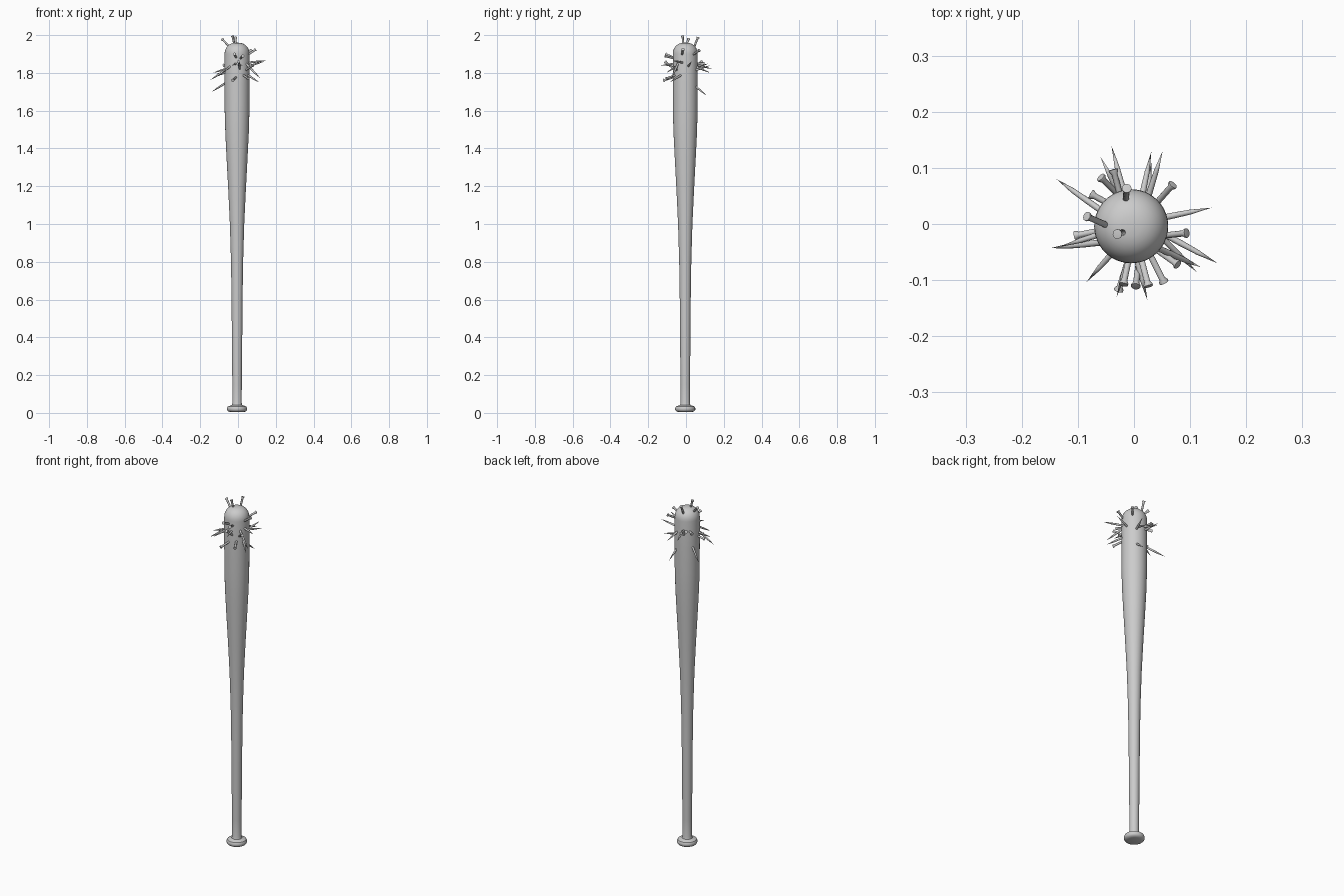
import bpy, bmesh, math
from mathutils import Vector

if "Cube" in bpy.data.objects:
    bpy.data.objects.remove(bpy.data.objects["Cube"])


def lathe(name, profile, sides, origin=(0, 0, 0), axis=(0, 0, 1)):
    """Revolve (radius, height) points around an axis; radius 0 makes a pole."""
    rot = Vector((0, 0, 1)).rotation_difference(Vector(axis).normalized())
    bm = bmesh.new()
    rings = []
    for r, h in profile:
        n = 1 if r == 0 else sides
        ring = []
        for i in range(n):
            a = 2 * math.pi * i / sides
            p = Vector((r * math.cos(a), r * math.sin(a), h))
            ring.append(bm.verts.new(rot @ p + Vector(origin)))
        rings.append(ring)
    for lo, hi in zip(rings, rings[1:]):
        for i in range(sides):
            j = (i + 1) % sides
            quad = [lo[i % len(lo)], lo[j % len(lo)], hi[j % len(hi)], hi[i % len(hi)]]
            bm.faces.new(list(dict.fromkeys(quad)))
    bmesh.ops.recalc_face_normals(bm, faces=bm.faces)
    mesh = bpy.data.meshes.new(name)
    bm.to_mesh(mesh)
    bm.free()
    obj = bpy.data.objects.new(name, mesh)
    bpy.context.collection.objects.link(obj)
    bpy.ops.object.select_all(action='DESELECT')
    obj.select_set(True)
    bpy.context.view_layer.objects.active = obj
    bpy.ops.object.shade_smooth_by_angle(angle=math.radians(40))
    return obj


# Wooden bat: knob, slim handle, swelling barrel and rounded end
bat_profile = [
    (0, 0.004), (0.035, 0.004), (0.047, 0.008), (0.053, 0.016), (0.053, 0.026),
    (0.049, 0.034), (0.038, 0.038), (0.027, 0.042), (0.0245, 0.055),
    (0.025, 0.15), (0.027, 0.35), (0.029, 0.6), (0.032, 0.8), (0.038, 1.0),
    (0.046, 1.17), (0.055, 1.34), (0.062, 1.48), (0.0655, 1.6), (0.066, 1.75)]
for k in range(9):
    a = math.pi / 2 * k / 8
    bat_profile.append((0.066 * math.cos(a) ** 0.8 if k < 8 else 0, 1.90 + 0.06 * math.sin(a)))
lathe("bat", bat_profile, 48, origin=(-0.005, -0.004, 0))


def nail(name, head, tip, headed=True):
    """Nail driven through the barrel from head to sharp tip."""
    head, tip = Vector(head), Vector(tip)
    length = (tip - head).length
    r = 0.0055
    profile = [(0, 0), (0.0085, 0.001), (0.0085, 0.004), (r, 0.009)] if headed else [(0, 0), (r, 0)]
    profile += [(r, length - 0.075), (0.0045, length - 0.04), (0, length)]
    lathe(name, profile, 12, head, tip - head)


# Nails through the barrel: head position, tip position
nails = [
    ((-.106, -.021, 1.79), (.138, .029, 1.86)),
    ((.095, -.016, 1.925), (-.149, -.043, 1.76)),
    ((-.019, -.109, 1.90), (.031, .129, 1.80)),
    ((-.028, -.12, 1.76), (.051, .13, 1.84)),
    ((.07, .071, 1.92), (-.085, -.104, 1.80)),
    ((-.06, .084, 1.86), (.112, -.086, 1.75)),
    ((-.037, .098, 1.85), (.024, -.136, 1.84)),
    ((-.078, .054, 1.84), (.149, -.07, 1.865)),
    ((.003, -.112, 1.86), (.031, .11, 1.68)),
    ((.079, -.073, 1.84), (-.138, .08, 1.70)),
    ((.026, -.112, 1.89), (-.04, .139, 1.82)),
    ((-.085, .014, 1.98), (.119, -.077, 1.77)),
    ((.054, -.105, 1.77), (-.06, .12, 1.85)),
    ((-.013, .064, 1.99), (-.02, -.03, 1.75)),
    ((-.03, -.018, 1.997), (.03, .0, 1.75)),
]
for i, (head, tip) in enumerate(nails):
    nail(f"nail_{i + 1}", head, tip)

# Spikes whose heads are sunk in the wood
nail("sunk_nail_1", (.015, .02, 1.86), (-.031, -.13, 1.84), False)
nail("sunk_nail_2", (.03, .01, 1.85), (-.133, -.041, 1.80), False)
